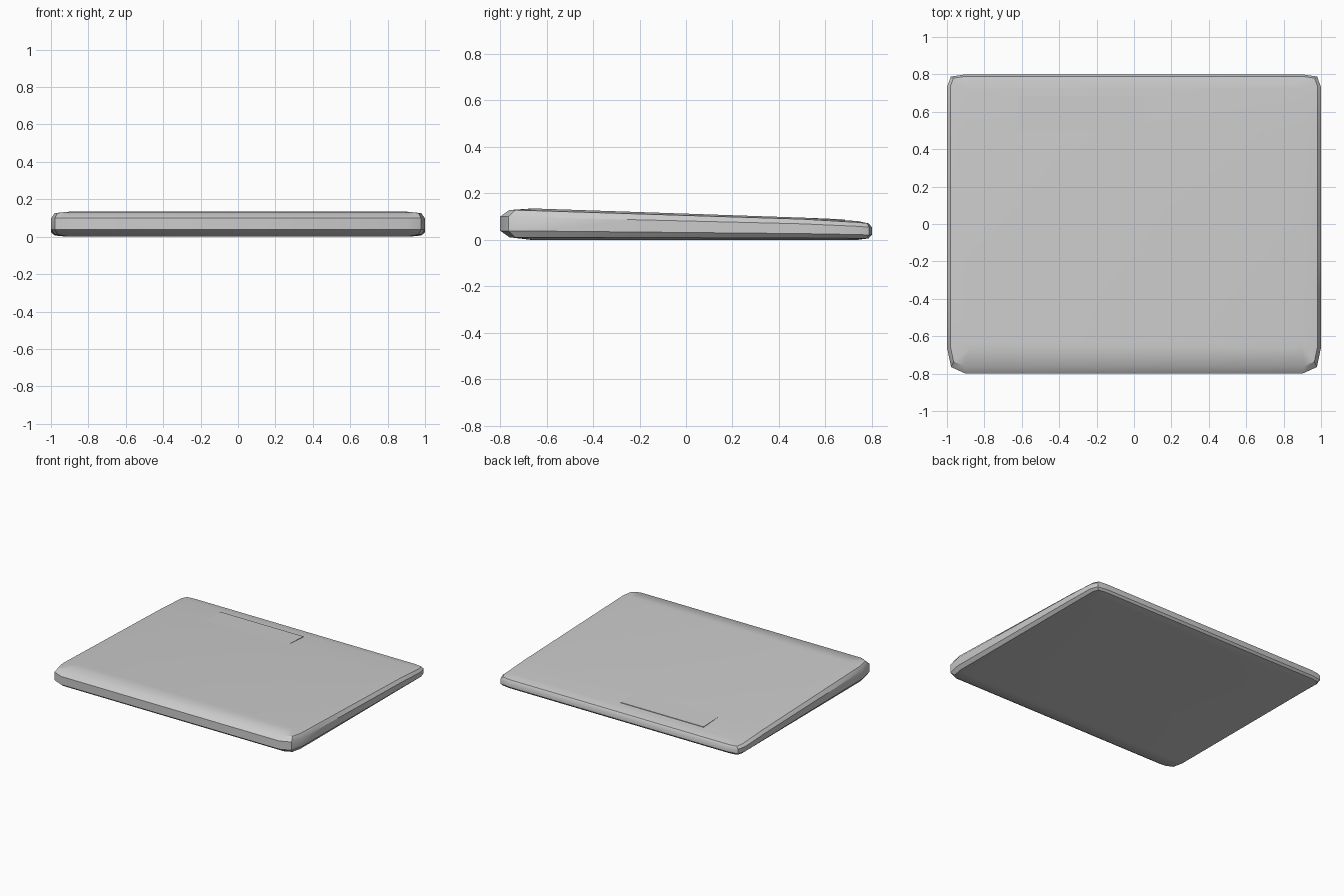
import bpy, bmesh

if "Cube" in bpy.data.objects:
    bpy.data.objects.remove(bpy.data.objects["Cube"])


def top_height(y):
    # sloping lid height, dropping a little faster near the back
    pts = [(-0.80, 0.139), (-0.66, 0.135), (0.50, 0.0955), (0.74, 0.0805), (0.80, 0.074)]
    for (a, za), (b, zb) in zip(pts, pts[1:]):
        if y <= b:
            return za + (zb - za) * (y - a) / (b - a)
    return pts[-1][1]


def finish(bm, name, angle):
    bmesh.ops.recalc_face_normals(bm, faces=bm.faces)
    me = bpy.data.meshes.new(name)
    bm.to_mesh(me)
    bm.free()
    ob = bpy.data.objects.new(name, me)
    bpy.context.collection.objects.link(ob)
    bpy.ops.object.select_all(action='DESELECT')
    ob.select_set(True)
    bpy.context.view_layer.objects.active = ob
    bpy.ops.object.shade_smooth_by_angle(angle=angle)
    return ob


# Wedge-shaped body: stacked rounded outlines
# (height fraction, side inset, front inset, back inset, corner size)
rings = [
    (0.00, 0.09, 0.13, 0.06, 0.25),
    (0.08, 0.02, 0.04, 0.014, 0.7),
    (0.28, 0.00, 0.00, 0.00, 1.0),
    (0.72, 0.00, 0.00, 0.00, 1.0),
    (0.93, 0.02, 0.04, 0.012, 0.7),
    (1.00, 0.10, 0.14, 0.06, 0.25),
]
bm = bmesh.new()
loops = []
for frac, side, front, back, k in rings:
    w, f, b = 1 - side, -0.8 + front, 0.8 - back
    half = [(w - 0.10 * k, f), (w - 0.022 * k, f + 0.035 * k), (w, f + 0.14 * k),
            (w, -0.2), (w, 0.5), (w, b - 0.07 * k),
            (w - 0.02 * k, b - 0.012 * k), (w - 0.10 * k, b)]
    right = [bm.verts.new((x, y, frac * top_height(y))) for x, y in half]
    left = [bm.verts.new((-x, y, frac * top_height(y))) for x, y in half]
    loops.append(right + left[::-1])
n = len(loops[0])
for lo, hi in zip(loops, loops[1:]):
    for i in range(n):
        j = (i + 1) % n
        bm.faces.new((lo[i], lo[j], hi[j], hi[i]))
for loop in (loops[0], loops[-1]):
    for i in range(n // 2 - 1):
        bm.faces.new((loop[i], loop[i + 1], loop[n - 2 - i], loop[n - 1 - i]))
finish(bm, "wedge_body", 0.6)

# Thin plate emerging from the lid near the back
bm = bmesh.new()
rows = []
for y, lift in ((0.50, 0.0), (0.685, 0.004)):
    z = top_height(y)
    rows.append([bm.verts.new((x, y, h)) for x, h in
                 ((-0.625, z - 0.012), (0.06, z - 0.012), (0.06, z + lift), (-0.625, z + lift))])
for i in range(4):
    j = (i + 1) % 4
    bm.faces.new((rows[0][i], rows[0][j], rows[1][j], rows[1][i]))
bm.faces.new(rows[0])
bm.faces.new(rows[1])
finish(bm, "back_plate", 0.5)
